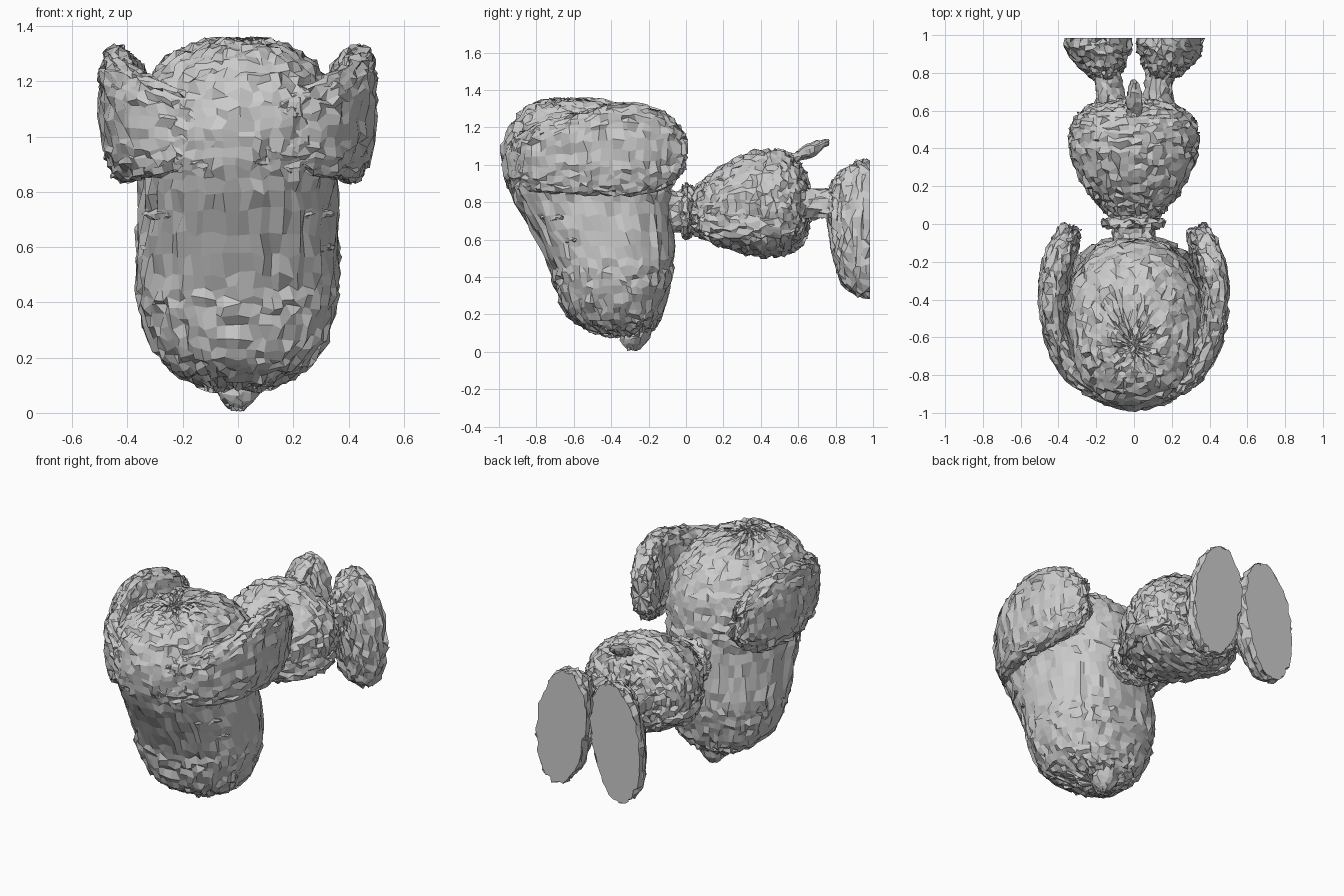
import bpy, bmesh, math, random
from mathutils import Vector

random.seed(4)
if "Cube" in bpy.data.objects:
    bpy.data.objects.remove(bpy.data.objects["Cube"], do_unlink=True)


def spline(rows, steps):
    """Smooth interpolation through rows of numbers."""
    rows = [Vector(r) for r in rows]
    rows = [rows[0]] + rows + [rows[-1]]
    out = []
    for a, b, c, d in zip(rows, rows[1:], rows[2:], rows[3:]):
        for i in range(steps):
            t = i / steps
            out.append(b + (c - a) * (t / 2) + (a * 2 - b * 5 + c * 4 - d) * (t * t / 2)
                       + (b * 3 - a - c * 3 + d) * (t ** 3 / 2))
    return out + [rows[-1]]


def loft(name, rings, sides=40, rough=0.014, power=1.0, y_max=None):
    """Skin over (centre, half axis, half axis) rings, with a hand-roughened surface."""
    bm = bmesh.new()

    def bend(a):
        return math.copysign(abs(a) ** power, a)

    loops = []
    for c, u, v in rings:
        angles = [2 * math.pi * i / sides for i in range(sides)]
        loops.append([bm.verts.new(c + u * bend(math.cos(a)) + v * bend(math.sin(a)))
                      for a in angles])
    for a, b in zip(loops, loops[1:]):
        for i in range(sides):
            j = (i + 1) % sides
            bm.faces.new((a[i], a[j], b[j], b[i]))
    for loop, ring in ((loops[0], rings[0]), (loops[-1], rings[-1])):
        tip = bm.verts.new(ring[0])
        for i in range(sides):
            bm.faces.new((loop[i], loop[(i + 1) % sides], tip))
    for v in bm.verts:
        v.co += Vector([random.uniform(-rough, rough) for _ in range(3)])
        if y_max is not None and v.co.y > y_max - 0.02:
            v.co.y = y_max
    bmesh.ops.recalc_face_normals(bm, faces=bm.faces)
    mesh = bpy.data.meshes.new(name)
    bm.to_mesh(mesh)
    bm.free()
    obj = bpy.data.objects.new(name, mesh)
    bpy.context.collection.objects.link(obj)
    return obj


def along_y(rows, steps=4, lean=0.0):
    """Rows of x, y, z, half width, half height."""
    return [(Vector((x, y, z)), Vector((w, 0, 0)), Vector((lean * h, 0, h)))
            for x, y, z, w, h in spline(rows, steps)]


# Head: rows of height, front, back, half width
head = [(.085, -.42, -.24, .1), (.13, -.55, -.17, .2), (.2, -.64, -.13, .285),
        (.35, -.7, -.085, .35), (.5, -.75, -.065, .365), (.8, -.91, -.075, .355),
        (.95, -.975, -.085, .36), (1.1, -.98, -.11, .355), (1.22, -.93, -.18, .315),
        (1.3, -.86, -.28, .23), (1.345, -.76, -.46, .12), (1.345, -.66, -.62, .02)]
loft("head", [(Vector((0, (f + b) / 2, z)), Vector((w, 0, 0)), Vector((0, (b - f) / 2, 0)))
              for z, f, b, w in spline(head, 4)], sides=64, power=.86)

# Chin tip under the head
chin = [(.01, .025), (.03, .045), (.07, .075), (.13, .08)]
loft("chin_tip", [(Vector((0, -.29 + z / 4, z)), Vector((r, 0, 0)), Vector((0, r, 0)))
                  for z, r in spline(chin, 2)], sides=16, rough=.009)

# Neck and collar
loft("neck", along_y([(0, -.16, .74, .12, .15), (0, -.05, .75, .11, .11),
                      (0, .1, .75, .12, .11)], 5), sides=28)
loft("collar", along_y([(0, -.025, .75, .09, .08), (0, -.01, .75, .155, .14),
                        (0, .02, .75, .16, .14), (0, .04, .75, .1, .1)], 3), sides=32)

# Body
loft("body", along_y([(0, .03, .75, .12, .11), (0, .1, .76, .185, .16),
                      (0, .2, .78, .26, .22), (0, .35, .79, .325, .275),
                      (0, .48, .795, .34, .285), (0, .57, .79, .305, .255),
                      (0, .63, .78, .22, .19), (0, .66, .78, .1, .08)], 5), sides=56)

# Tail
loft("tail", along_y([(0, .57, 1.03, .03, .03), (0, .62, 1.06, .045, .035),
                      (0, .69, 1.09, .04, .035), (0, .76, 1.12, .015, .015)], 3),
     sides=12, rough=.009)

# Ear flap, growing out of the brow: rows of x, y, low edge, high edge, half thickness
flap = [(.06, -.925, .9, 1.1, .03), (.18, -.885, .875, 1.16, .045),
        (.31, -.785, .855, 1.21, .06), (.4, -.6, .845, 1.27, .065),
        (.425, -.42, .84, 1.32, .07), (.41, -.24, .845, 1.32, .075),
        (.365, -.1, .885, 1.26, .07), (.33, -.02, .97, 1.17, .045)]

for side, label in ((1, "left"), (-1, "right")):
    pts = spline(flap, 5)
    rings = []
    for i, (x, y, low, high, thick) in enumerate(pts):
        step = pts[min(i + 1, len(pts) - 1)] - pts[max(i - 1, 0)]
        across = Vector((step[1] * side, -step[0], 0)).normalized() * thick
        rings.append((Vector((x * side, y, (low + high) / 2)), across,
                      Vector((.015 * side, 0, (high - low) / 2))))
    loft(label + "_ear_flap", rings, power=.75)

    # Closed eyelid and cheek crease
    for part, z, y in (("eyelid", .72, -.72), ("cheek_crease", .6, -.65)):
        lid = [(x * side, y + (x - .28) * 1.2, z, .02, h)
               for x, h in ((.23, .008), (.28, .024), (.33, .008))]
        loft(label + "_" + part, along_y(lid, 3), sides=10, rough=.006)

    # Arm folded along the side of the body
    arm = [(.13, .07, .7, .03, .05), (.23, .2, .68, .035, .06), (.295, .36, .67, .038, .06),
           (.295, .5, .67, .035, .055), (.22, .6, .69, .03, .045)]
    loft(label + "_arm", along_y([(x * side, *rest) for x, *rest in arm], 4), sides=16)

    # Leg and flat-soled foot
    loft(label + "_leg", along_y([(.13 * side, .56, .79, .09, .1),
                                  (.13 * side, .68, .79, .075, .075),
                                  (.14 * side, .82, .79, .08, .08)], 4), sides=20)
    foot = [(.15, .765, .77, .05, .08), (.16, .79, .71, .08, .2), (.175, .84, .67, .12, .3),
            (.19, .92, .66, .168, .36), (.19, .985, .66, .165, .365)]
    loft(label + "_foot", along_y([(x * side, *rest) for x, *rest in foot], 4, -.1 * side),
         sides=44, y_max=.985)
